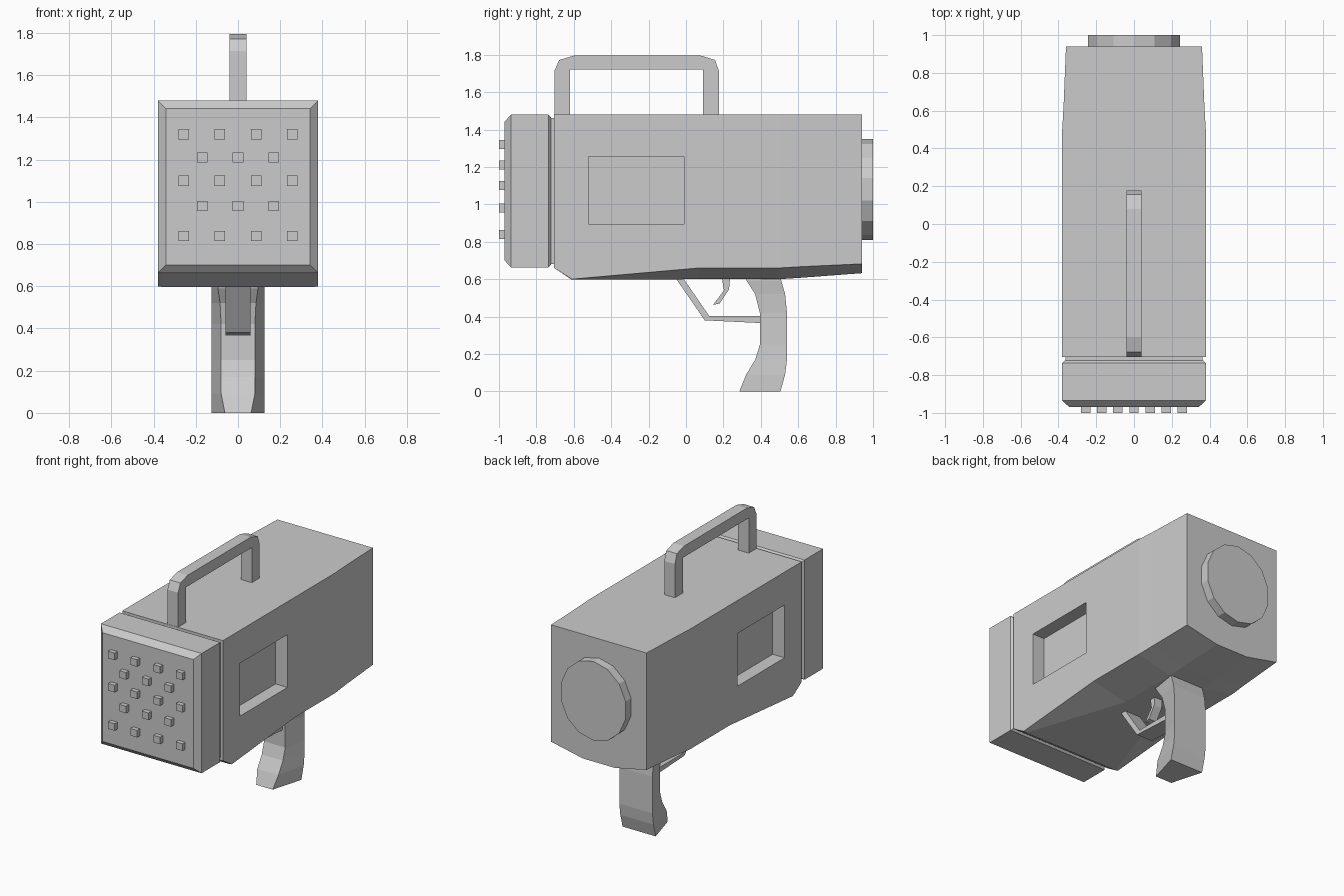
import bpy, bmesh, math

if "Cube" in bpy.data.objects:
    bpy.data.objects.remove(bpy.data.objects["Cube"])


def make(name, verts, faces):
    mesh = bpy.data.meshes.new(name)
    mesh.from_pydata(verts, [], faces)
    bm = bmesh.new()
    bm.from_mesh(mesh)
    bmesh.ops.recalc_face_normals(bm, faces=bm.faces)
    bm.to_mesh(mesh)
    bm.free()
    ob = bpy.data.objects.new(name, mesh)
    bpy.context.collection.objects.link(ob)
    return ob


def loft(name, rings):
    """Skin a list of equal-length closed rings and cap both ends."""
    n = len(rings[0])
    faces = [tuple(range(n)), tuple(range((len(rings) - 1) * n, len(rings) * n))]
    for r in range(len(rings) - 1):
        for i in range(n):
            j = (i + 1) % n
            faces.append((r * n + i, r * n + j, (r + 1) * n + j, (r + 1) * n + i))
    return make(name, [v for ring in rings for v in ring], faces)


def extrude_x(name, profile, half):
    """Extrude a (y, z) profile symmetrically along x."""
    return loft(name, [[(s * half, y, z) for y, z in profile] for s in (-1, 1)])


def rect(y, w, z0, z1):
    return [(-w, y, z0), (w, y, z0), (w, y, z1), (-w, y, z1)]


def box(name, x0, x1, y0, y1, z0, z1):
    return loft(name, [[(x0, y, z0), (x1, y, z0), (x1, y, z1), (x0, y, z1)] for y in (y0, y1)])


# Main housing: (y, half width, belly half width, belly z, side z)
TOP = 1.48
sections = [
    (-0.705, 0.38, 0.36, 0.66, 0.66),
    (-0.61, 0.38, 0.36, 0.597, 0.60),
    (0.07, 0.38, 0.13, 0.60, 0.66),
    (0.50, 0.38, 0.13, 0.60, 0.66),
    (0.62, 0.373, 0.13, 0.608, 0.667),
    (0.94, 0.36, 0.12, 0.632, 0.682),
]
body = loft("housing", [
    [(-w, y, TOP), (-w, y, zs), (-b, y, zb), (b, y, zb), (w, y, zs), (w, y, TOP)]
    for y, w, b, zb, zs in sections])

# Recessed side windows
for side, s in (("left", -1), ("right", 1)):
    cutter = box(side + "_window_cutter", *sorted((s * 0.29, s * 0.5)), -0.52, -0.01, 0.895, 1.255)
    cutter.hide_render = True
    cutter.hide_set(True)
    mod = body.modifiers.new(side + "_window", 'BOOLEAN')
    mod.operation = 'DIFFERENCE'
    mod.solver = 'EXACT'
    mod.object = cutter

# Front head with bevelled rim, and the neck in the groove behind it
loft("front_head", [
    rect(-0.97, 0.342, 0.70, 1.442),
    rect(-0.935, 0.38, 0.663, TOP),
    rect(-0.735, 0.38, 0.663, TOP),
    rect(-0.722, 0.365, 0.678, 1.465),
])
box("neck", -0.363, 0.363, -0.73, -0.69, 0.68, 1.463)

# Studs on the front face
four, three = (-0.256, -0.087, 0.087, 0.256), (-0.17, 0.0, 0.17)
for r, (z, xs) in enumerate([(1.32, four), (1.21, three), (1.10, four), (0.98, three), (0.838, four)]):
    for c, x in enumerate(xs):
        box(f"stud_{r}_{c}", x - 0.025, x + 0.025, -1.0, -0.965, z - 0.024, z + 0.024)

# Rear cap disc
N = 14
loft("rear_cap", [
    [(0.25 * math.sin(2 * math.pi * i / N), y, 1.08 + 0.27 * math.cos(2 * math.pi * i / N))
     for i in range(N)] for y in (0.93, 1.0)])

# Carry handle
extrude_x("carry_handle", [
    (-0.703, 1.47), (-0.703, 1.715), (-0.678, 1.772), (-0.60, 1.795), (0.08, 1.795),
    (0.155, 1.772), (0.177, 1.71), (0.177, 1.47), (0.092, 1.47), (0.092, 1.72),
    (-0.62, 1.72), (-0.62, 1.47)], 0.04)

# Pistol grip: (z, front y, back y, front half width), wider at the back
grip = [
    (0.63, 0.31, 0.50, 0.095), (0.59, 0.325, 0.51, 0.095), (0.52, 0.37, 0.53, 0.085),
    (0.42, 0.395, 0.54, 0.08), (0.25, 0.395, 0.54, 0.08), (0.17, 0.37, 0.54, 0.08),
    (0.09, 0.322, 0.53, 0.08), (0.0, 0.285, 0.505, 0.062)]
loft("grip", [[(-w, f, z), (w, f, z), (0.125, b, z), (-0.125, b, z)] for z, f, b, w in grip])

# Trigger guard and trigger
extrude_x("trigger_guard", [
    (-0.065, 0.62), (-0.025, 0.62), (0.125, 0.402), (0.41, 0.402), (0.41, 0.365), (0.10, 0.38)], 0.06)
extrude_x("trigger", [
    (0.19, 0.62), (0.237, 0.62), (0.23, 0.545), (0.18, 0.47), (0.145, 0.463), (0.203, 0.54)], 0.03)
